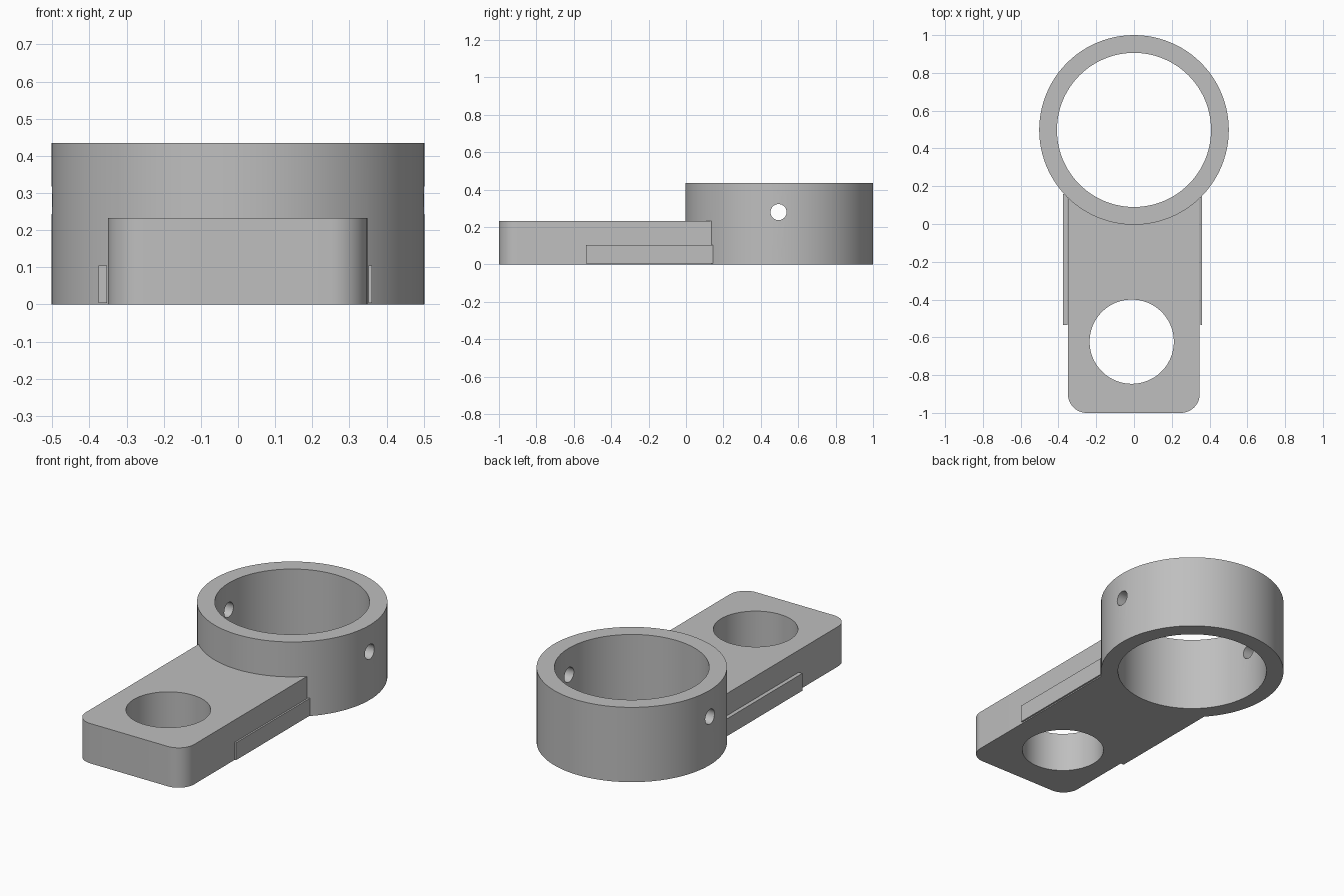
import bpy
import bmesh
import math
from mathutils import Vector

cube = bpy.data.objects.get("Cube")
if cube:
    bpy.data.objects.remove(cube, do_unlink=True)

GREY = (0.52, 0.52, 0.52, 1)
metal = bpy.data.materials.new("light grey")
metal.use_nodes = True
metal.diffuse_color = GREY
metal.node_tree.nodes["Principled BSDF"].inputs["Base Color"].default_value = GREY

RING_Y, RING_R, BORE_R, RING_H = 0.498, 0.502, 0.408, 0.435
ARM_H = 0.232


def finish(obj, name):
    obj.name = name
    obj.data.materials.append(metal)
    return obj


def cylinder(name, center, radius, depth, rotation=(0, 0, 0), sides=96):
    bpy.ops.mesh.primitive_cylinder_add(vertices=sides, radius=radius, depth=depth,
                                        location=center, rotation=rotation)
    return finish(bpy.context.object, name)


def box(name, low, high):
    low, high = Vector(low), Vector(high)
    bpy.ops.mesh.primitive_cube_add(size=1, location=(low + high) / 2)
    obj = bpy.context.object
    obj.scale = high - low
    bpy.ops.object.transform_apply(location=False, rotation=False, scale=True)
    return finish(obj, name)


def combine(target, other, operation):
    bpy.context.view_layer.objects.active = target
    mod = target.modifiers.new(operation.lower(), "BOOLEAN")
    mod.operation, mod.object, mod.solver = operation, other, "EXACT"
    bpy.ops.object.modifier_apply(modifier=mod.name)
    bpy.data.objects.remove(other, do_unlink=True)


# Arm with two rounded front corners
arm = box("arm", (-0.35, -1, 0), (0.348, 0.135, ARM_H))
bm = bmesh.new()
bm.from_mesh(arm.data)
corners = [e for e in bm.edges if all(v.co.y < 0 for v in e.verts)
           and abs(e.verts[0].co.z - e.verts[1].co.z) > 0.1]
bmesh.ops.bevel(bm, geom=corners, offset=0.1, segments=12, profile=0.5, affect="EDGES")
bm.to_mesh(arm.data)
bm.free()

# Hole through the arm
combine(arm, cylinder("arm_hole", (-0.012, -0.623, ARM_H / 2), 0.223, 1), "DIFFERENCE")

# Ring joined to the arm, then bored out
bracket = cylinder("ring_bracket", (0, RING_Y, RING_H / 2), RING_R, RING_H)
combine(bracket, arm, "UNION")
combine(bracket, cylinder("bore", (0, RING_Y, RING_H / 2), BORE_R, 1), "DIFFERENCE")

# Cross holes through the ring wall
combine(bracket, cylinder("pin_hole", (0, RING_Y - 0.003, 0.28), 0.043, 2,
                          (0, math.pi / 2, 0), 32), "DIFFERENCE")

# Thin side strips along the arm
box("right_strip", (-0.375, -0.535, 0.004), (-0.352, 0.16, 0.105))
box("left_strip", (0.351, -0.535, 0.004), (0.361, 0.145, 0.105))

# Smooth the round walls, keep the rims sharp
bpy.ops.object.select_all(action="DESELECT")
bracket.select_set(True)
bpy.context.view_layer.objects.active = bracket
bpy.ops.object.shade_smooth_by_angle(angle=math.radians(30))
